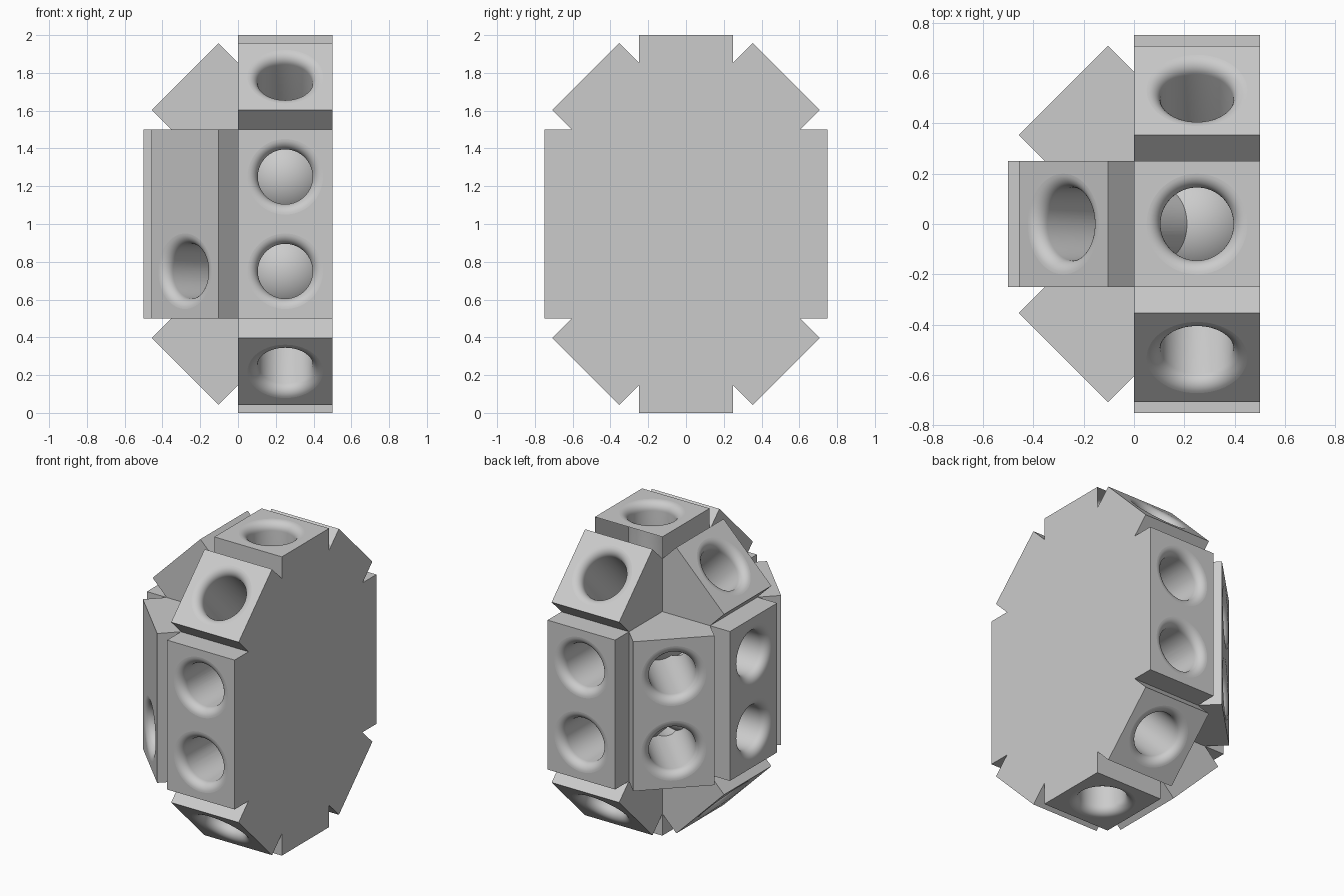
import bpy, bmesh, math
from mathutils import Vector

cube = bpy.data.objects.get("Cube")
if cube:
    bpy.data.objects.remove(cube, do_unlink=True)

HALF, REACH, LIFT = 0.25, 0.75, 0.25      # socket half width, reach, centre offset
HOLE, FILLET = 0.145, 0.055

grey = bpy.data.materials.new("light_grey")
grey.use_nodes = True
grey.diffuse_color = (0.6, 0.6, 0.6, 1)
grey.node_tree.nodes["Principled BSDF"].inputs["Base Color"].default_value = (0.6, 0.6, 0.6, 1)


def make_object(name, bm):
    bmesh.ops.recalc_face_normals(bm, faces=bm.faces[:])
    mesh = bpy.data.meshes.new(name)
    bm.to_mesh(mesh)
    bm.free()
    mesh.materials.append(grey)
    obj = bpy.data.objects.new(name, mesh)
    bpy.context.collection.objects.link(obj)
    return obj


def star(lift, half):
    """Outline of eight square arms, split and stretched vertically by lift."""
    pts = []
    notch = HALF / math.sin(math.pi / 8)
    for i in range(8):
        a = i * math.pi / 4
        c, s = math.cos(a), math.sin(a)
        for w in (-HALF, HALF):
            pts.append((REACH * c - w * s, REACH * s + w * c))
        b = a + math.pi / 8
        pts.append((notch * math.cos(b), notch * math.sin(b)))
    pts = [(u, v + math.copysign(lift, v)) for u, v in pts]
    return [p for p in pts if not half or p[0] < HALF + 0.001]


def prism(name, outline, place, push):
    bm = bmesh.new()
    face = bm.faces.new([bm.verts.new(place(u, v)) for u, v in outline])
    new = bmesh.ops.extrude_face_region(bm, geom=[face])["geom"]
    verts = [g for g in new if isinstance(g, bmesh.types.BMVert)]
    bmesh.ops.translate(bm, verts=verts, vec=push)
    return make_object(name, bm)


def combine(target, tool, operation):
    mod = target.modifiers.new("combine", "BOOLEAN")
    mod.operation, mod.solver, mod.object = operation, "EXACT", tool
    bpy.context.view_layer.objects.active = target
    bpy.ops.object.modifier_apply(modifier=mod.name)
    bpy.data.objects.remove(tool, do_unlink=True)


def hole_cutter(centre, direction):
    """Round tunnel with a flared mouth."""
    prof = [(0, REACH + 0.05), (HOLE + FILLET, REACH + 0.05)]
    for i in range(9):
        a = i * math.pi / 16
        prof.append((HOLE + FILLET * (1 - math.sin(a)), REACH - FILLET * (1 - math.cos(a))))
    prof += [(HOLE, 0.15), (0, 0.15)]
    bm = bmesh.new()
    vs = [bm.verts.new((r, 0, h)) for r, h in prof]
    edges = [bm.edges.new(pair) for pair in zip(vs, vs[1:])]
    bmesh.ops.spin(bm, geom=vs + edges, axis=(0, 0, 1), cent=(0, 0, 0),
                   angle=math.tau, steps=64, use_merge=True)
    bmesh.ops.remove_doubles(bm, verts=bm.verts[:], dist=0.0001)
    turn = Vector(direction).to_track_quat("Z", "Y").to_matrix()
    bmesh.ops.transform(bm, matrix=turn.to_4x4(), verts=bm.verts[:])
    bmesh.ops.translate(bm, verts=bm.verts[:], vec=centre)
    cutter = make_object("hole_cutter", bm)
    cutter.hide_render = True
    return cutter


# Housing: three crossing star prisms
housing = prism("socket_housing", star(LIFT, False),
                lambda u, v: (0, u, 1 + v), (2 * HALF, 0, 0))
combine(housing, prism("side_arch", star(LIFT, True),
        lambda u, v: (HALF + u, -HALF, 1 + v), (0, 2 * HALF, 0)), "UNION")
combine(housing, prism("middle_ring", star(0, True),
        lambda u, v: (HALF + u, v, 0.5), (0, 0, 1)), "UNION")

# Holes around the upper and lower centres
for sign, label in ((1, "upper"), (-1, "lower")):
    centre = Vector((HALF, 0, 1 + sign * LIFT))
    aims = [(-1, 0, 0), (0, -1, 0), (0, 1, 0), (-1, -1, 0), (-1, 1, 0),
            (0, 0, sign), (0, -1, sign), (0, 1, sign), (-1, 0, sign)]
    for aim in aims:
        combine(housing, hole_cutter(centre, aim), "DIFFERENCE")

    # Ball seated where the tunnels meet
    bm = bmesh.new()
    bmesh.ops.create_uvsphere(bm, u_segments=64, v_segments=32, radius=HALF - 0.002)
    bmesh.ops.translate(bm, verts=bm.verts[:], vec=centre)
    ball = make_object(label + "_inner_ball", bm)
    ball.data.shade_smooth()

# Smooth tunnels, flat outer faces
bpy.ops.object.select_all(action="DESELECT")
housing.select_set(True)
bpy.context.view_layer.objects.active = housing
bpy.ops.object.shade_smooth_by_angle(angle=math.radians(30))
for poly in housing.data.polygons:
    if poly.area > 0.012:
        poly.use_smooth = False
